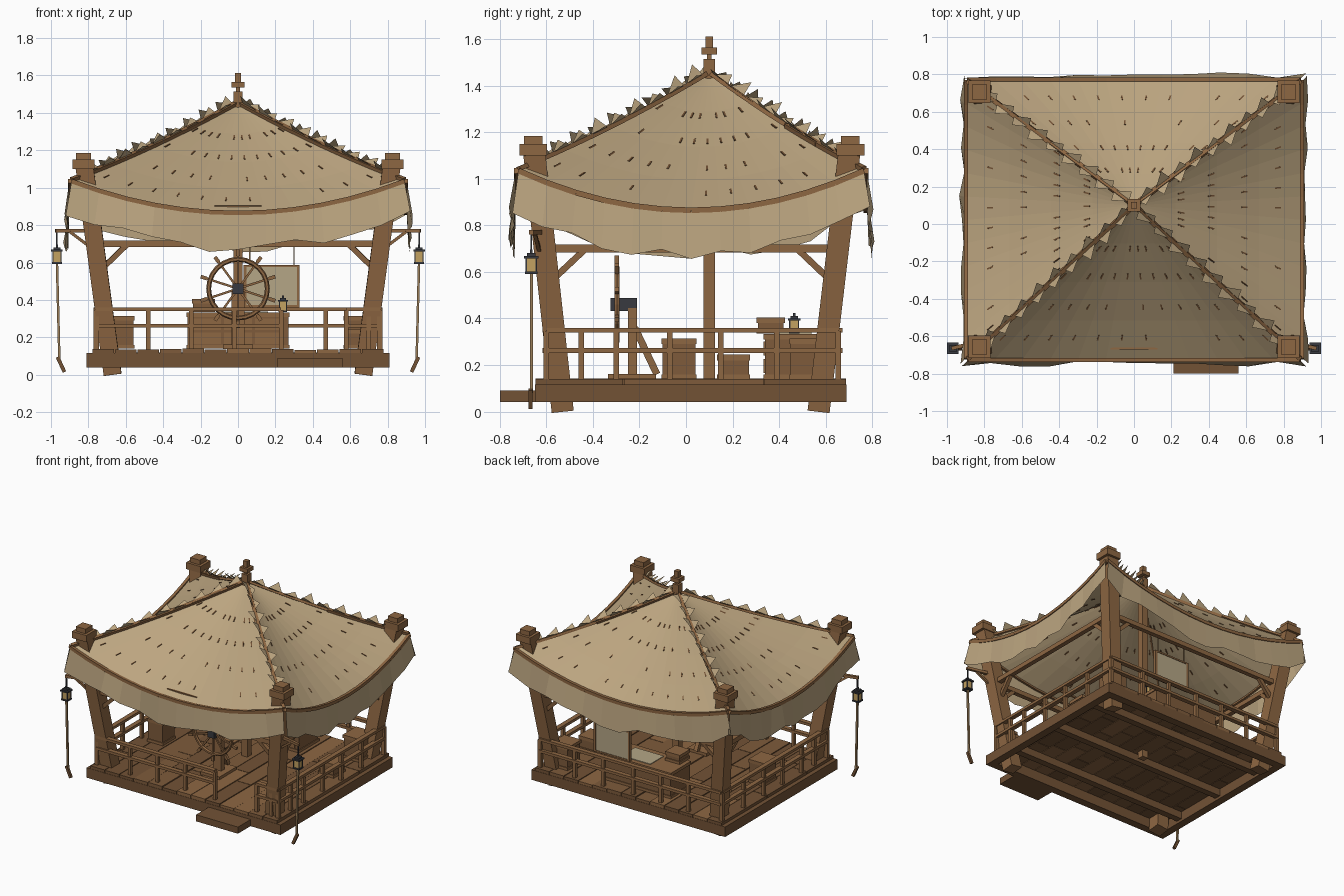
import bpy, bmesh, math, random
from mathutils import Vector, Matrix

random.seed(4)
cube = bpy.data.objects.get("Cube")
if cube:
    bpy.data.objects.remove(cube, do_unlink=True)


def material(name, rgb):
    m = bpy.data.materials.new(name)
    m.use_nodes = True
    m.diffuse_color = (*rgb, 1)
    bsdf = next(n for n in m.node_tree.nodes if n.type == 'BSDF_PRINCIPLED')
    bsdf.inputs["Base Color"].default_value = (*rgb, 1)
    return m


CANVAS = material("canvas", (0.50, 0.375, 0.215))
WOOD = material("wood", (0.27, 0.135, 0.055))
DARK = material("dark wood", (0.17, 0.085, 0.036))
PLANK = material("plank brown", (0.21, 0.105, 0.044))
IRON = material("iron", (0.04, 0.042, 0.05))
GLASS = material("amber glass", (0.55, 0.36, 0.12))
ROPE = material("rope", (0.33, 0.21, 0.10))
PAPER = material("parchment", (0.46, 0.38, 0.24))


def finish(name, bm, mat):
    me = bpy.data.meshes.new(name)
    bm.to_mesh(me)
    bm.free()
    me.materials.append(mat)
    ob = bpy.data.objects.new(name, me)
    bpy.context.collection.objects.link(ob)
    return ob


def part(name, mat, beams):
    """One object from square beams (start, end, width, depth)."""
    bm = bmesh.new()
    for a, b, w, d in beams:
        a, b = Vector(a), Vector(b)
        z = (b - a).normalized()
        ref = Vector((0, 1, 0)) if abs(z.x) > 0.75 else Vector((1, 0, 0))
        x = (ref - z * ref.dot(z)).normalized()
        y = z.cross(x)
        rot = Matrix((x, y, z)).transposed().to_4x4()
        bmesh.ops.create_cube(bm, size=1, matrix=Matrix.Translation((a + b) / 2) @ rot
                              @ Matrix.Diagonal((w, d, (b - a).length, 1)))
    return finish(name, bm, mat)


def block(x0, x1, y0, y1, z0, z1):
    cx, cy = (x0 + x1) / 2, (y0 + y1) / 2
    return ((cx, cy, z0), (cx, cy, z1), x1 - x0, y1 - y0)


# Deck: rim, joists, planks and step
part("deck_rim", DARK, [block(-.81, .81, -.65, -.59, .04, .115), block(-.81, .81, .63, .69, .04, .115),
                        block(-.81, -.75, -.59, .63, .04, .115), block(.75, .81, -.59, .63, .04, .115)])
part("deck_joists", DARK, [block(-.75, .75, y - .025, y + .025, .06, .12) for y in (-.4, .02, .44)])
planks = ([], [], [])
for i in range(13):
    x = -.78 + i * .12
    cuts = [-.65, random.uniform(-.4, -.1), random.uniform(.1, .5), .69]
    top = random.uniform(.133, .142)
    for a, b in zip(cuts, cuts[1:]):
        random.choice(planks).append(block(x + .002, x + .118, a + .002, b - .002, .115, top))
for tone, mat, beams in zip(("dark", "mid", "light"), (DARK, PLANK, WOOD), planks):
    part("deck_planks_" + tone, mat, beams)
part("front_step", DARK, [block(.21, .56, -.80, -.65, .04, .09)])

# Leaning corner posts with caps, tie beams and braces


def post_at(sx, back, z):
    t = z / 1.18
    y = .57 + .14 * t if back else -.53 - .13 * t
    return Vector((sx * (.67 + .16 * t), y, z))


posts, caps, braces = [], [], []
for sx in (-1, 1):
    for back in (0, 1):
        posts.append((post_at(sx, back, .005), post_at(sx, back, 1.11), .095, .095))
        c = post_at(sx, back, 1.15)
        caps += [block(c.x - .06, c.x + .06, c.y - .06, c.y + .06, 1.1, 1.15),
                 block(c.x - .04, c.x + .04, c.y - .04, c.y + .04, 1.15, 1.185)]
        low, high = post_at(sx, back, .55), post_at(sx, back, .695)
        braces.append((low, high + Vector((-sx * .17, 0, 0)), .028, .028))
        braces.append((low, high + Vector((0, -.17 if back else .17, 0)), .028, .028))
part("corner_posts", WOOD, posts)
part("post_caps", WOOD, caps)
part("braces", WOOD, braces)
part("tie_beams", WOOD,
     [(post_at(-1, k, .7), post_at(1, k, .7), .035, .035) for k in (0, 1)]
     + [(post_at(s, 0, .7), post_at(s, 1, .7), .035, .035) for s in (-1, 1)])

# Centre pole and finial
part("centre_pole", WOOD, [block(-.025, .025, .075, .125, .06, 1.515)])
part("finial", WOOD, [block(-.01, .01, .09, .11, 1.5, 1.54), block(-.034, .034, .066, .134, 1.535, 1.565),
                      block(-.017, .017, .083, .117, 1.565, 1.612)])

# Railings, open above the step


def railing(name, stops, place, mids=True):
    rails = [(place(stops[0], z), place(stops[-1], z), .035, .02) for z in (.35, .262)]
    rails += [(place(s, .13), place(s, .345), .024, .024) for s in stops]
    part(name, WOOD, rails)


railing("front_railing_long", (-.76, -.48, -.25, -.02, .23), lambda s, z: (s, -.6, z))
railing("front_railing_short", (.58, .7, .76), lambda s, z: (s, -.6, z))
railing("back_railing", (-.76, -.48, -.25, -.02, .23, .47, .76), lambda s, z: (s, .655, z))
for sx, side in ((1, "left"), (-1, "right")):
    railing(side + "_railing", (-.6, -.45, -.3, -.07, .15, .39, .655), lambda s, z: (sx * .755, s, z))

# Canvas roof: four sagging fans, ragged valances, ropes, hip flaps and stitches
APEX = Vector((0, .1, 1.45))
CORNERS = [Vector((-.89, -.72, 1.035)), Vector((.89, -.72, 1.035)),
           Vector((.89, .765, 1.035)), Vector((-.89, .765, 1.035))]
SIDES = ("front", "left", "back", "right")


def eave(a, b, u):
    return a.lerp(b, u) - Vector((0, 0, .17 * (1 - (2 * u - 1) ** 2)))


def roof_at(a, b, u, v):
    return eave(a, b, u).lerp(APEX, v) - Vector((0, 0, .08 * v * (1 - v)))


def sheet(name, rows, mat):
    bm = bmesh.new()
    grid = [[bm.verts.new(p) for p in row] for row in rows]
    for r, s in zip(grid, grid[1:]):
        for i in range(len(r) - 1):
            bm.faces.new((r[i], r[i + 1], s[i + 1], s[i]))
    return finish(name, bm, mat)


N = 12
stitches, eave_rope = [], []
for k, side in enumerate(SIDES):
    a, b = CORNERS[k], CORNERS[(k + 1) % 4]
    out = Vector(((b - a).y, -(b - a).x, 0)).normalized()
    us = [i / N for i in range(N + 1)]
    # stops just short of the apex so no face collapses
    sheet(side + "_roof", [[roof_at(a, b, u, v) for u in us] for v in (0, .25, .5, .75, .985)], CANVAS)
    edge = [eave(a, b, u) for u in us]
    hem = [eave(a, b, .5 + (u - .5) * 1.035) + out * random.uniform(.015, .045)
           - Vector((0, 0, random.uniform(.155, .215))) for u in us]
    sheet(side + "_valance", [hem, [p + out * .012 for p in edge]], CANVAS)
    eave_rope += [(p + out * .008, q + out * .008, .022, .024) for p, q in zip(edge, edge[1:])]
    for v in (.12, .32, .52, .7):
        for i in range(N):
            if random.random() < .75:
                u = (i + .5) / N
                p, q = roof_at(a, b, u, v), roof_at(a, b, u, v + .035)
                stitches.append((p, q, .008, .008))
part("eave_rope", WOOD, eave_rope)
part("roof_stitches", DARK, stitches)
part("roof_patch_bar", WOOD, [((-.125, -.665, .9), (.125, -.665, .9), .012, .012)])

hip_rope = []
flaps = bmesh.new()
for c in CORNERS:
    hip = [roof_at(c, c, 0, i / 10) + Vector((0, 0, .008)) for i in range(11)]
    hip_rope += [(p, q, .024, .02) for p, q in zip(hip, hip[1:])]
    along = (APEX - c).normalized()
    perp = Vector((-along.y, along.x, 0)).normalized()
    for i in range(9):
        for s in (-1, 1):
            p = roof_at(c, c, 0, .08 + i * .1) + Vector((0, 0, .012))
            q = roof_at(c, c, 0, .17 + i * .1) + Vector((0, 0, .012))
            tip = p.lerp(q, .5 + .3 * s) + perp * s * random.uniform(.035, .06) \
                + Vector((0, 0, random.uniform(.02, .055)))
            flaps.faces.new([flaps.verts.new(w) for w in ((p, tip, q) if s < 0 else (p, q, tip))])
part("hip_rope", WOOD, hip_rope)
finish("hip_flaps", flaps, CANVAS)

# Lanterns


def lantern(name, x, y, z, s=1.0):
    def slab(r, a, b):
        return block(x - r * s, x + r * s, y - r * s, y + r * s, z + a * s, z + b * s)
    bars = [((x + i * .022 * s, y + j * .022 * s, z), (x + i * .022 * s, y + j * .022 * s, z + .07 * s),
             .006 * s, .006 * s) for i in (-1, 1) for j in (-1, 1)]
    part(name + "_frame", IRON, bars + [slab(.027, 0, .01), slab(.031, .066, .077),
                                        slab(.019, .077, .089), slab(.006, .089, .105)])
    part(name + "_glass", GLASS, [slab(.02, .01, .066)])


for sx, side in ((1, "left"), (-1, "right")):
    x = sx * .968
    lantern(side + "_lantern", x, -.665, .592)
    part(side + "_lantern_arm", WOOD, [((sx * .78, -.62, .77), (x + sx * .008, -.665, .77), .02, .02),
                                       ((sx * .8, -.63, .69), (sx * .9, -.65, .765), .016, .016)])
    part(side + "_lantern_hook", IRON, [block(x - .004, x + .004, -.669, -.661, .69, .765)])
    part(side + "_hanging_rope", ROPE, [((x, -.665, .6), (sx * .955, -.665, .08), .013, .013)])
    part(side + "_rope_peg", DARK, [((sx * .928, -.668, .015), (sx * .965, -.668, .095), .02, .018)])
lantern("desk_lantern", .24, .465, .335, .85)

# Steering wheel on its stand
HUB = Vector((0, -.297, .46))
bpy.ops.mesh.primitive_torus_add(major_segments=24, minor_segments=6, major_radius=.157,
                                 minor_radius=.013, location=HUB, rotation=(math.pi / 2, 0, 0))
rim = bpy.context.object
rim.name = "wheel_rim"
rim.data.materials.append(WOOD)
spokes = []
for i in range(10):
    d = Vector((math.cos(i * math.tau / 10 + .314), 0, math.sin(i * math.tau / 10 + .314)))
    spokes += [(HUB, HUB + d * .175, .012, .012), (HUB + d * .175, HUB + d * .21, .02, .02)]
part("wheel_spokes", WOOD, spokes)
part("wheel_hub", IRON, [block(-.029, .029, -.325, -.21, .432, .488)])
part("wheel_stand", WOOD, [block(-.035, .035, -.25, -.21, .14, .445), block(-.08, .08, -.335, -.13, .138, .162),
                           ((0, -.22, .36), (0, -.125, .16), .03, .03)])


# Desk with chart, crates and hanging board
def crate(name, x0, x1, y0, y1, z0, z1):
    part(name, PLANK, [block(x0, x1, y0, y1, z0, z1)])
    e = .006
    part(name + "_trim", WOOD, [block(x0 - e, x1 + e, y0 - e, y1 + e, a, b)
                                for a, b in ((z0, z0 + .02), (z1 - .02, z1 + .004))])


crate("desk", -.27, .27, .34, .57, .14, .33)
part("desk_drawers", WOOD, [block(x, x + .15, .333, .341, z, z + .06)
                            for x in (-.24, -.075, .09) for z in (.165, .24)])
part("chart", PAPER, [block(-.08, .16, .38, .54, .334, .339)])
crate("desk_box", -.24, -.13, .31, .42, .335, .40)
crate("right_crate", -.68, -.56, -.1, .04, .14, .31)
crate("left_crate", .57, .70, .45, .60, .14, .31)
crate("left_small_crate", .58, .70, .14, .27, .14, .24)
part("board", PAPER, [block(.045, .315, .612, .626, .37, .575)])
part("board_frame", WOOD, [block(.03, .33, .608, .63, .36, .372), block(.03, .33, .608, .63, .575, .587),
                           block(.03, .045, .608, .63, .36, .587), block(.315, .33, .608, .63, .36, .587)])
part("board_cords", ROPE, [block(x, x + .006, .616, .622, .58, .7) for x in (.06, .297)])
